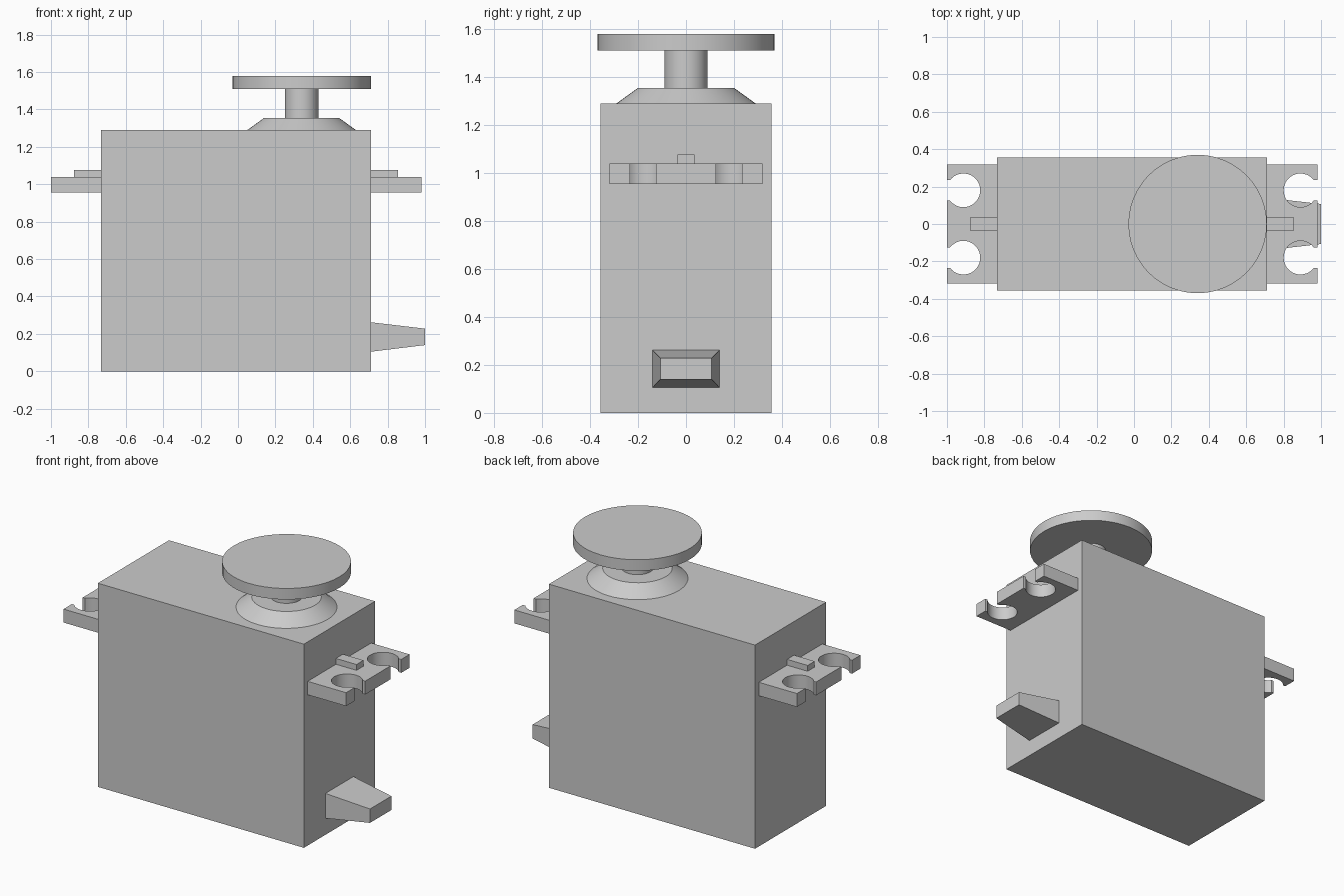
import bpy, bmesh, math

if "Cube" in bpy.data.objects:
    bpy.data.objects.remove(bpy.data.objects["Cube"], do_unlink=True)

grey = bpy.data.materials.new("plain_grey")
grey.use_nodes = True
GREY = (0.6, 0.6, 0.6, 1)
grey.diffuse_color = GREY
grey.node_tree.nodes["Principled BSDF"].inputs["Base Color"].default_value = GREY


def finish(name, bm, smooth=False):
    bmesh.ops.recalc_face_normals(bm, faces=bm.faces)
    mesh = bpy.data.meshes.new(name)
    bm.to_mesh(mesh)
    bm.free()
    mesh.materials.append(grey)
    obj = bpy.data.objects.new(name, mesh)
    bpy.context.collection.objects.link(obj)
    if smooth:
        bpy.ops.object.select_all(action="DESELECT")
        obj.select_set(True)
        bpy.context.view_layer.objects.active = obj
        bpy.ops.object.shade_smooth_by_angle(angle=math.radians(30))
    return obj


def box(name, x, y, z, tip=None):
    """Box from ranges; tip gives the y and z ranges of its +x end."""
    ends = ((x[0], y, z), (x[1], *(tip or (y, z))))
    bm = bmesh.new()
    for px, py, pz in ends:
        for a in py:
            for b in pz:
                bm.verts.new((px, a, b))
    bmesh.ops.convex_hull(bm, input=bm.verts)
    bmesh.ops.dissolve_limit(bm, angle_limit=0.01, verts=bm.verts, edges=bm.edges)
    return finish(name, bm)


def turned(name, z0, z1, r0, r1):
    """Round part on the output axis."""
    bm = bmesh.new()
    bmesh.ops.create_cone(bm, cap_ends=True, segments=48, radius1=r0, radius2=r1, depth=z1 - z0)
    bmesh.ops.translate(bm, verts=bm.verts, vec=(0.34, 0, (z0 + z1) / 2))
    return finish(name, bm, True)


def mounting_tab(name, root, tip, hole_x):
    """Plate with two round holes, each open to the outer edge by a slot."""
    side = math.copysign(1, tip)
    radius, slot, steps = 0.09, 0.054, 28
    start = math.asin(slot / radius)
    outline = [(root, -0.318), (tip, -0.318)]
    for cy in (-0.18, 0.18):
        outline.append((tip, cy - slot))
        for i in range(steps + 1):
            a = -start - (2 * math.pi - 2 * start) * i / steps
            outline.append((hole_x + side * radius * math.cos(a), cy + radius * math.sin(a)))
        outline.append((tip, cy + slot))
    outline += [(tip, 0.318), (root, 0.318)]
    bm = bmesh.new()
    face = bm.faces.new([bm.verts.new((x, y, 0.955)) for x, y in outline])
    grown = bmesh.ops.extrude_face_region(bm, geom=[face], use_keep_orig=True)
    top = [v for v in grown["geom"] if isinstance(v, bmesh.types.BMVert)]
    bmesh.ops.translate(bm, verts=top, vec=(0, 0, 0.085))
    return finish(name, bm, True)


# Case
box("case", (-0.733, 0.711), (-0.356, 0.356), (0, 1.29))

# Mounting tabs with stiffening ribs
mounting_tab("left_mounting_tab", 0.711, 0.98, 0.89)
mounting_tab("right_mounting_tab", -0.733, -1.0, -0.912)
box("left_rib", (0.711, 0.855), (-0.035, 0.035), (1.04, 1.077))
box("right_rib", (-0.877, -0.733), (-0.035, 0.035), (1.04, 1.077))

# Tapered cable outlet
box("cable_outlet", (0.711, 1.0), (-0.14, 0.14), (0.105, 0.262),
    tip=((-0.107, 0.107), (0.14, 0.228)))

# Output collar, shaft and disc
turned("collar", 1.29, 1.355, 0.29, 0.2)
turned("output_shaft", 1.355, 1.51, 0.09, 0.09)
turned("output_disc", 1.51, 1.58, 0.37, 0.37)
